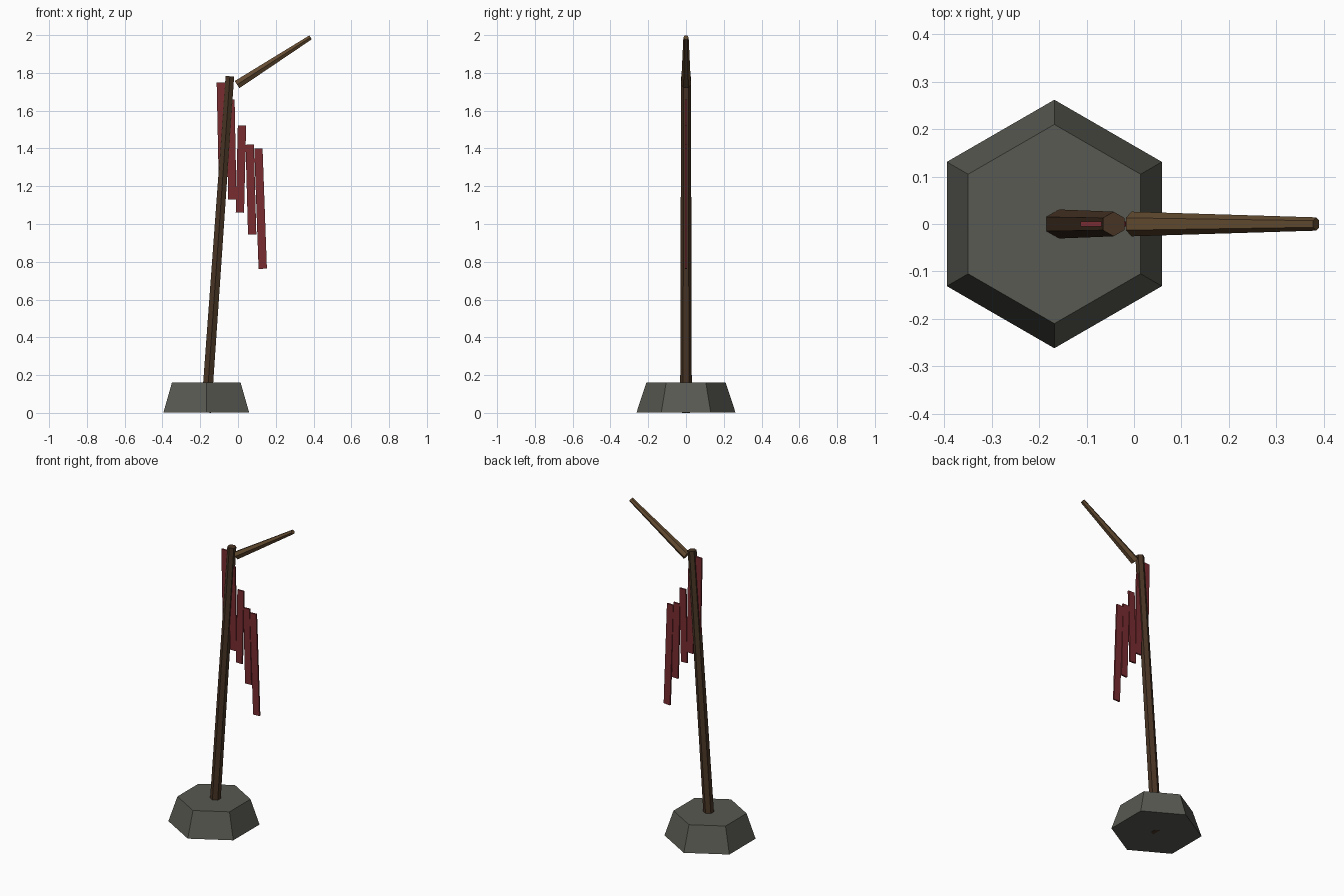
import bpy, math
from mathutils import Vector, Matrix

if "Cube" in bpy.data.objects:
    bpy.data.objects.remove(bpy.data.objects["Cube"])


def material(name, rgb):
    m = bpy.data.materials.new(name)
    m.diffuse_color = (*rgb, 1)
    m.use_nodes = True
    m.node_tree.nodes["Principled BSDF"].inputs["Base Color"].default_value = m.diffuse_color
    return m


stone = material("stone", (0.10, 0.10, 0.085))
dark_wood = material("dark_wood", (0.065, 0.035, 0.018))
light_wood = material("light_wood", (0.125, 0.07, 0.03))
cloth = material("cloth", (0.19, 0.025, 0.03))


def hex_taper(name, start, end, r1, r2, mat):
    """Six-sided tapered prism in the xz plane, with corners at +y and -y."""
    a, b = Vector(start), Vector(end)
    d = b - a
    bpy.ops.mesh.primitive_cone_add(vertices=6, radius1=r1, radius2=r2, depth=d.length)
    ob = bpy.context.object
    tilt = Matrix.Rotation(math.atan2(d.x, d.z), 4, 'Y')
    ob.data.transform(Matrix.Translation((a + b) / 2) @ tilt)
    ob.name = name
    ob.data.materials.append(mat)
    return ob


# Stone foot, leaning pole and cross arm
hex_taper("base", (-0.168, 0, 0.002), (-0.168, 0, 0.16), 0.262, 0.21, stone)
hex_taper("pole", (-0.169, 0, 0.002), (-0.043, 0, 1.782), 0.031, 0.026, dark_wood)
hex_taper("arm", (-0.005, 0, 1.738), (0.384, 0, 1.988), 0.026, 0.014, light_wood)

# Tattered cloth strips: top centre x, top z, bottom centre x, bottom z
strips = [
    (-0.091, 1.750, -0.080, 1.220),
    (-0.040, 1.660, -0.030, 1.130),
    (0.021, 1.522, 0.010, 1.060),
    (0.062, 1.420, 0.075, 0.945),
    (0.108, 1.400, 0.131, 0.763),
]
for i, (xt, zt, xb, zb) in enumerate(strips, 1):
    d = Vector((xt - xb, 0, zt - zb))
    bpy.ops.mesh.primitive_cube_add(size=1)
    ob = bpy.context.object
    ob.name = f"cloth_strip_{i}"
    place = Matrix.Translation(((xt + xb) / 2, 0, (zt + zb) / 2))
    tilt = Matrix.Rotation(math.atan2(d.x, d.z), 4, 'Y')
    ob.data.transform(place @ tilt @ Matrix.Diagonal((0.044, 0.010, d.length, 1)))
    ob.data.materials.append(cloth)
